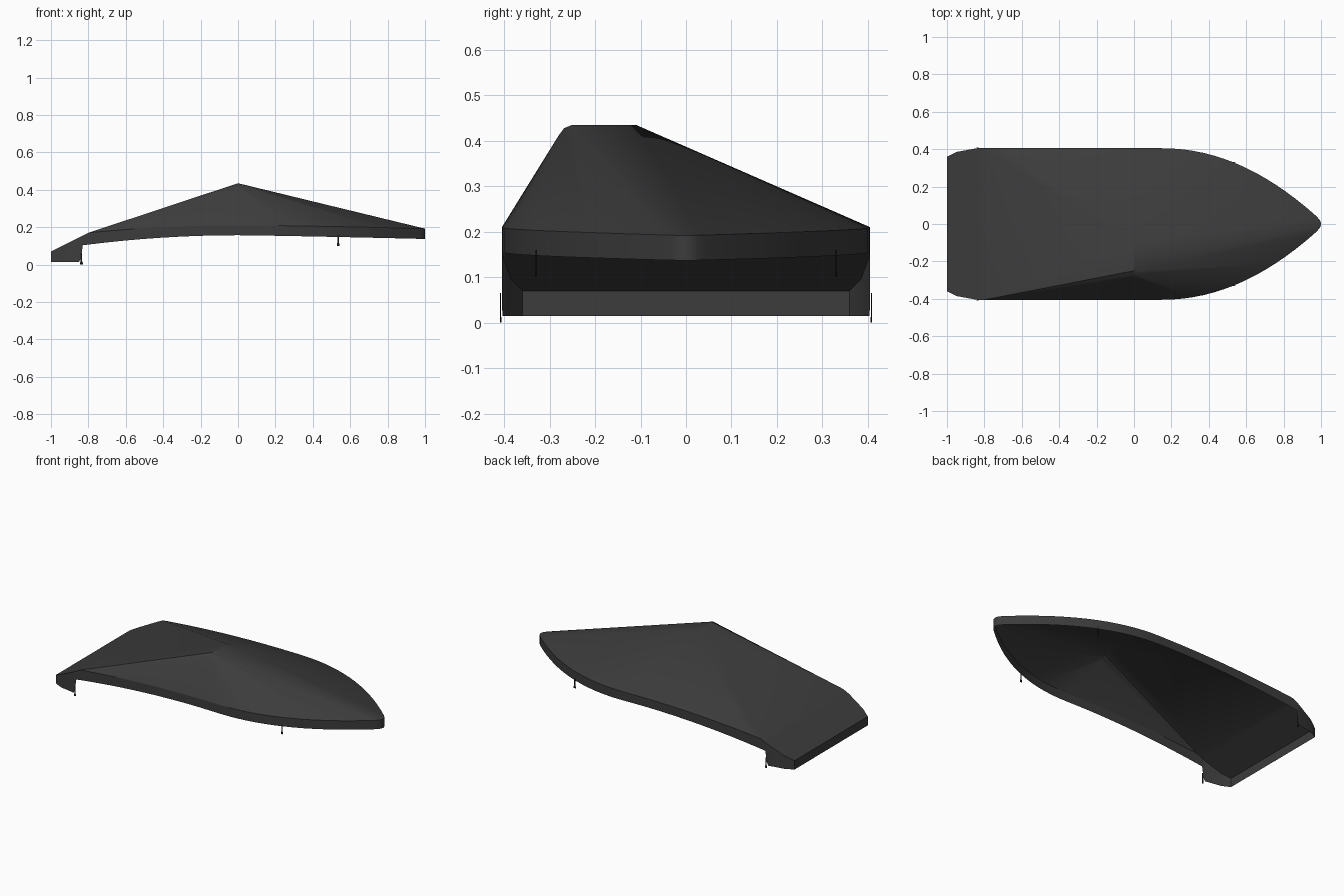
import bpy, bmesh, math

if "Cube" in bpy.data.objects:
    bpy.data.objects.remove(bpy.data.objects["Cube"])


def material(name, value):
    m = bpy.data.materials.new(name)
    m.diffuse_color = (value, value, value, 1)
    m.use_nodes = True
    m.node_tree.nodes["Principled BSDF"].inputs["Base Color"].default_value = m.diffuse_color
    return m


CANVAS = material("charcoal canvas", 0.045)
STRAP = material("black strap", 0.012)


def half_width(x):
    if x < -0.95:
        return 0.36 + (x + 1) / 0.05 * 0.025
    if x < -0.84:
        return 0.385 + (x + 0.95) / 0.11 * 0.02
    if x < 0.15:
        return 0.405
    if x > 0.975:
        return 0.04 * math.sqrt(max(0, (1 - x) / 0.025))
    return 0.405 * (1 - ((x - 0.15) / 0.87) ** 2.04)


def rim_z(x):
    if x <= -0.8:
        return 0.07 + 0.5 * (x + 1)
    return 0.21 - (0.04 * (x / 0.8) ** 2 if x < 0 else 0.018 * x ** 1.5)


def hem_z(x):
    if x < -0.835:
        return 0.015 if x < -0.845 else 0.035
    return 0.157 - (0.05 * (x / 0.8) ** 2 if x < 0 else 0.02 * x ** 1.2)


def finish(bm, name, mat, angle=30):
    me = bpy.data.meshes.new(name)
    bm.to_mesh(me)
    bm.free()
    ob = bpy.data.objects.new(name, me)
    bpy.context.collection.objects.link(ob)
    me.materials.append(mat)
    bpy.ops.object.select_all(action='DESELECT')
    ob.select_set(True)
    bpy.context.view_layer.objects.active = ob
    bpy.ops.object.shade_smooth_by_angle(angle=math.radians(angle))
    return ob


# Stations along the outline, stern to bow
stations = [-1, -0.95, -0.85, -0.84, -0.83, -0.8]
stations += [-0.8 + 0.1 * i for i in range(1, 10)]
stations += [0.15 + 0.055 * i for i in range(15)] + [0.95, 0.975, 0.99, 0.997]
CREASE = stations.index(-0.8)


def outline(bm, height):
    """Rim vertices for the right (-y) side, the bow tip and the left (+y) side."""
    sides = [[bm.verts.new((x, s * half_width(x), height(x))) for x in stations]
             for s in (-1, 1)]
    tip = bm.verts.new((1, 0, height(1)))
    return sides[0] + [tip], sides[1] + [tip]


# Tented top: a short off-centre ridge with panels fanning to the rim
bm = bmesh.new()
right, left = outline(bm, rim_z)
ridge = [bm.verts.new((0, y, z)) for y, z in
         ((-0.28, 0.412), (-0.268, 0.428), (-0.25, 0.435), (-0.11, 0.435))]
for i in range(CREASE):                      # sloping stern panel
    bm.faces.new((right[i], right[i + 1], left[i + 1], left[i]))
bm.faces.new((right[CREASE], ridge[0], ridge[1], ridge[2]))
bm.faces.new((right[CREASE], ridge[2], ridge[3], left[CREASE]))
k = 0
for i in range(CREASE, len(stations)):       # side and bow panels
    step = 0 if stations[i] < 0.3 else (1 if stations[i] < 0.75 else 2)
    while k < step:
        bm.faces.new((right[i], ridge[k + 1], ridge[k]))
        k += 1
    bm.faces.new((right[i], right[i + 1], ridge[k]))
    bm.faces.new((left[i + 1], left[i], ridge[3]))
bm.faces.new((right[-1], ridge[3], ridge[2]))
bmesh.ops.recalc_face_normals(bm, faces=bm.faces)
if sum(f.normal.z for f in bm.faces) < 0:
    bmesh.ops.reverse_faces(bm, faces=bm.faces)
finish(bm, "cover_top", CANVAS)

# Skirt hanging from the rim, deeper around the stern
bm = bmesh.new()
rim_r, rim_l = outline(bm, rim_z)
hem_r, hem_l = outline(bm, hem_z)
for i in range(len(stations)):
    bm.faces.new((hem_r[i], hem_r[i + 1], rim_r[i + 1], rim_r[i]))
    bm.faces.new((hem_l[i + 1], hem_l[i], rim_l[i], rim_l[i + 1]))
bm.faces.new((hem_l[0], hem_r[0], rim_r[0], rim_l[0]))
finish(bm, "cover_skirt", CANVAS, 25)


# Tie-down straps with a small weighted end
def strap(name, x, y, low, high):
    bm = bmesh.new()
    rings = []
    for z, rx, ry in ((low, 0.007, 0.002), (low + 0.012, 0.007, 0.002),
                      (low + 0.016, 0.004, 0.001), (high, 0.004, 0.001)):
        rings.append([bm.verts.new((x + rx * math.cos(a * math.pi / 3),
                                    y + ry * math.sin(a * math.pi / 3), z))
                      for a in range(6)])
    for a, b in zip(rings, rings[1:]):
        for j in range(6):
            n = (j + 1) % 6
            bm.faces.new((a[j], a[n], b[n], b[j]))
    bm.faces.new(rings[0][::-1])
    bm.faces.new(rings[-1])
    finish(bm, name, STRAP)


for side, s in (("right", -1), ("left", 1)):
    strap("stern_strap_" + side, -0.837, s * 0.408, 0.0, 0.065)
    strap("bow_strap_" + side, 0.535, s * (half_width(0.535) + 0.002), 0.1, 0.16)
